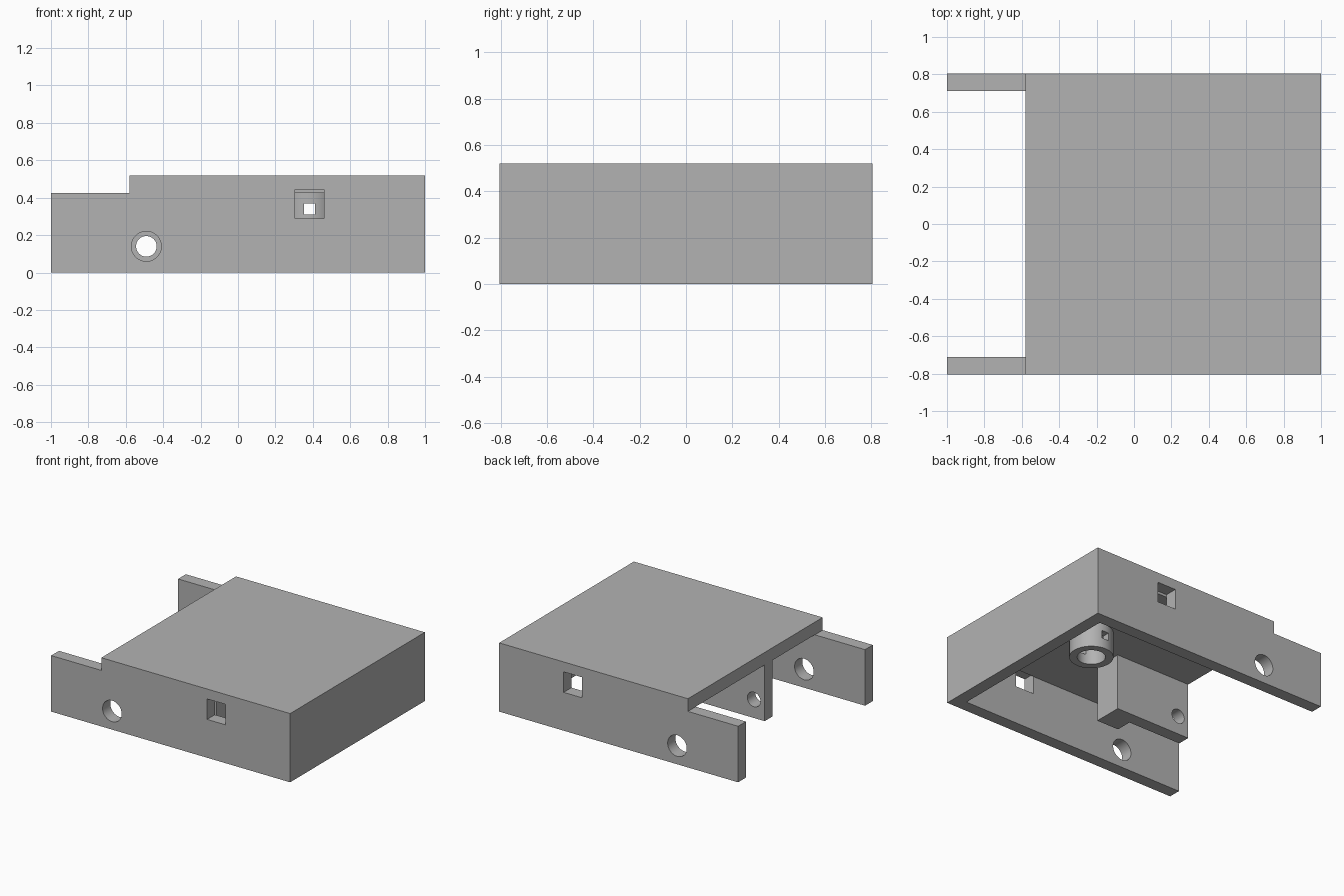
import bpy, bmesh, math
from mathutils import Matrix, Vector

cube = bpy.data.objects.get("Cube")
if cube:
    bpy.data.objects.remove(cube, do_unlink=True)

grey = bpy.data.materials.new("plain_grey")
grey.use_nodes = True
grey.diffuse_color = (0.45, 0.45, 0.45, 1)
grey.node_tree.nodes["Principled BSDF"].inputs["Base Color"].default_value = grey.diffuse_color


def finish(bm, name):
    bmesh.ops.recalc_face_normals(bm, faces=bm.faces)
    mesh = bpy.data.meshes.new(name)
    bm.to_mesh(mesh)
    bm.free()
    mesh.materials.append(grey)
    obj = bpy.data.objects.new(name, mesh)
    bpy.context.collection.objects.link(obj)
    return obj


def box(name, x, y, z):
    bm = bmesh.new()
    size = Vector((x[1] - x[0], y[1] - y[0], z[1] - z[0]))
    mid = Vector((sum(x), sum(y), sum(z))) / 2
    bmesh.ops.create_cube(bm, size=1, matrix=Matrix.Translation(mid) @ Matrix.Diagonal(size).to_4x4())
    return finish(bm, name)


def cylinder(name, centre, radius, depth, along_y=False):
    bm = bmesh.new()
    turn = Matrix.Rotation(math.pi / 2 if along_y else 0, 4, "X")
    bmesh.ops.create_cone(bm, cap_ends=True, segments=48, radius1=radius, radius2=radius,
                          depth=depth, matrix=Matrix.Translation(centre) @ turn)
    return finish(bm, name)


def prism(name, outline, z0, z1):
    bm = bmesh.new()
    face = bm.faces.new([bm.verts.new((x, y, z0)) for x, y in outline])
    top = bmesh.ops.extrude_face_region(bm, geom=[face])["geom"]
    bmesh.ops.translate(bm, vec=(0, 0, z1 - z0), verts=[v for v in top if isinstance(v, bmesh.types.BMVert)])
    return finish(bm, name)


def activate(obj):
    bpy.ops.object.select_all(action="DESELECT")
    obj.select_set(True)
    bpy.context.view_layer.objects.active = obj


def cut(obj, cutter):
    cutter.hide_render = True
    mod = obj.modifiers.new("cut", "BOOLEAN")
    mod.operation, mod.solver, mod.object = "DIFFERENCE", "EXACT", cutter
    activate(obj)
    bpy.ops.object.modifier_apply(modifier=mod.name)
    bpy.data.objects.remove(cutter, do_unlink=True)


ROOF_UNDER = 0.425
HALF_Y, INNER_Y = 0.805, 0.712
ROOF_X = -0.58
HOLE = Vector((-0.49, 0, 0.14))
TUBE_X = 0.383

# Open-bottomed housing with two side arms reaching past the roof
housing = box("housing", (-1, 1), (-HALF_Y, HALF_Y), (0, 0.52))
cut(housing, box("cavity", (-1.2, 0.905), (-INNER_Y, INNER_Y), (-0.2, ROOF_UNDER)))
cut(housing, box("step", (-1.2, ROOF_X), (-1, 1), (ROOF_UNDER - 0.001, 0.7)))

# Pivot holes and square windows through both side walls
cut(housing, cylinder("pivot_hole", HOLE, 0.08, 2, along_y=True))
for side in (-1, 1):
    span = sorted((side * (INNER_Y - 0.001), side))
    cut(housing, box("window", (0.305, 0.46), span, (0.29, 0.445)))

# L-shaped bracket hanging from the roof
back, front, leg_front = -0.112, -0.207, -0.33
bracket = prism("pivot_bracket", [(ROOF_X, back), (0.052, back), (0.052, leg_front),
                                  (-0.133, leg_front), (-0.133, front), (ROOF_X, front)], 0, ROOF_UNDER)
cut(bracket, cylinder("pin_hole", HOLE, 0.055, 1, along_y=True))

# Round socket with a square cross slot
socket = cylinder("socket", (TUBE_X, 0, (0.235 + ROOF_UNDER) / 2), 0.152, ROOF_UNDER - 0.235)
cut(socket, cylinder("bore", (TUBE_X, 0, 0.3), 0.097, 0.6))
cut(socket, box("slot", (TUBE_X - 0.029, TUBE_X + 0.029), (-0.5, 0.5), (0.31, 0.37)))

for part in (housing, bracket, socket):
    activate(part)
    bpy.ops.object.shade_smooth_by_angle(angle=math.radians(30))
